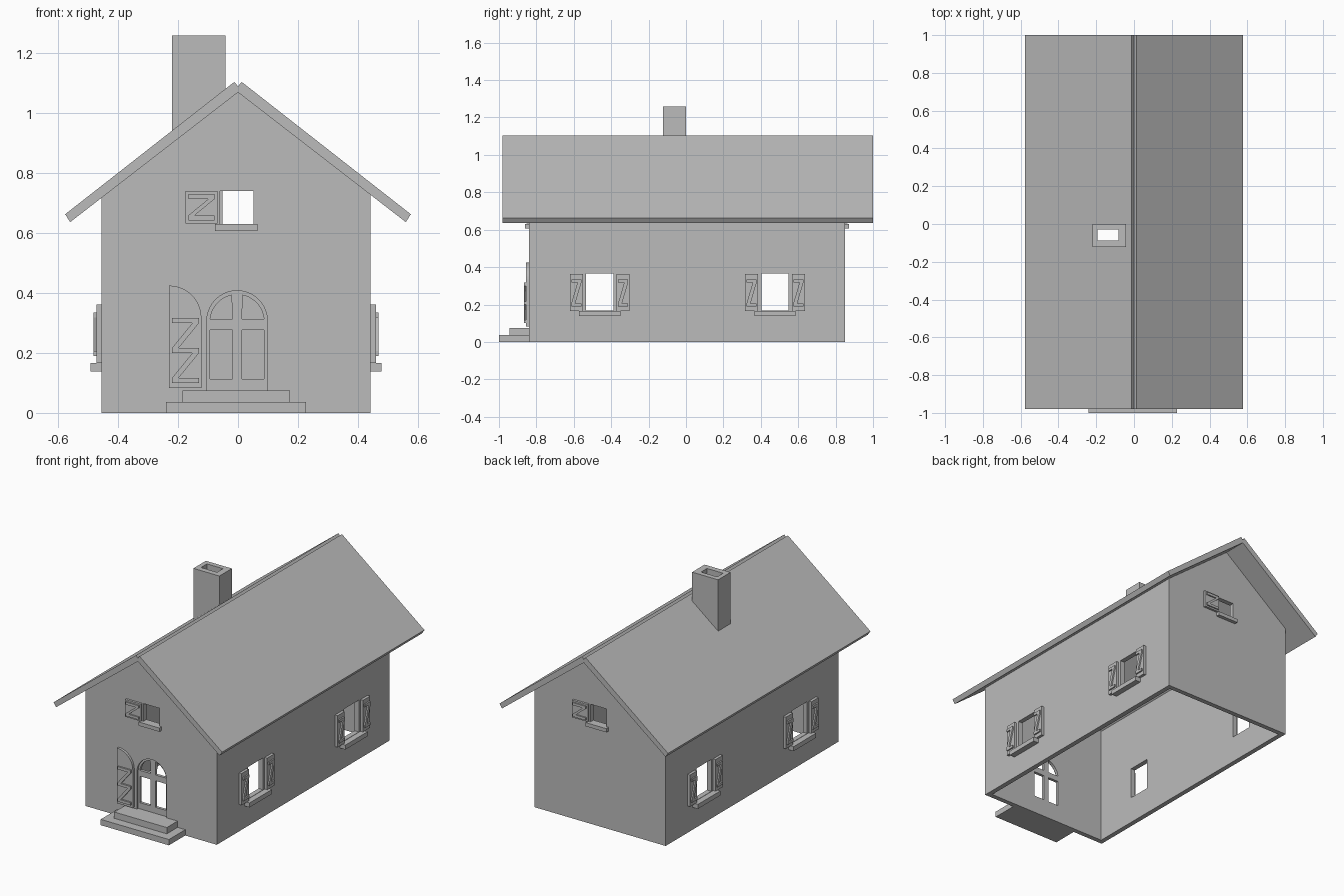
import bpy, bmesh, math
from mathutils import Matrix, Vector

cube = bpy.data.objects.get("Cube")
if cube:
    bpy.data.objects.remove(cube, do_unlink=True)

grey = bpy.data.materials.new("plain grey")
grey.use_nodes = True
grey.diffuse_color = (0.5, 0.5, 0.5, 1)
bsdf = next(n for n in grey.node_tree.nodes if n.type == 'BSDF_PRINCIPLED')
bsdf.inputs["Base Color"].default_value = (0.5, 0.5, 0.5, 1)
bsdf.inputs["Roughness"].default_value = 0.8


def wall_frame(origin, degrees):
    """Frame whose x runs along a wall, z up, and -y points outward."""
    return Matrix.Translation(origin) @ Matrix.Rotation(math.radians(degrees), 4, 'Z')


WORLD = Matrix.Identity(4)
X_LEFT, X_RIGHT, Y_FRONT, Y_BACK, THICK = -0.456, 0.443, -0.84, 0.85, 0.03
FRONT = wall_frame((0, Y_FRONT, 0), 0)
BACK = wall_frame((0, Y_BACK, 0), 180)
RIGHT = wall_frame((X_RIGHT, 0, 0), 90)
LEFT = wall_frame((X_LEFT, 0, 0), -90)


def prism(name, profile, near, far, frame=WORLD):
    """Extrude an upright (x, z) profile from depth near to depth far."""
    bm = bmesh.new()
    face = bm.faces.new([bm.verts.new((x, near, z)) for x, z in profile])
    new = bmesh.ops.extrude_face_region(bm, geom=[face])["geom"]
    bmesh.ops.translate(bm, vec=Vector((0, far - near, 0)),
                        verts=[v for v in new if isinstance(v, bmesh.types.BMVert)])
    bmesh.ops.transform(bm, matrix=frame, verts=bm.verts)
    bmesh.ops.recalc_face_normals(bm, faces=bm.faces)
    mesh = bpy.data.meshes.new(name)
    bm.to_mesh(mesh)
    bm.free()
    mesh.materials.append(grey)
    obj = bpy.data.objects.new(name, mesh)
    bpy.context.collection.objects.link(obj)
    return obj


def rect(x0, x1, z0, z1):
    return [(x0, z0), (x1, z0), (x1, z1), (x0, z1)]


def arc(cx, cz, r, start, end, steps=10):
    angles = [math.radians(start + (end - start) * i / steps) for i in range(steps + 1)]
    return [(cx + r * math.cos(a), cz + r * math.sin(a)) for a in angles]


def cut(target, cutter, keep=False):
    cutter.hide_render = True
    mod = target.modifiers.new("cut", 'BOOLEAN')
    mod.operation = 'DIFFERENCE'
    mod.solver = 'EXACT'
    mod.object = cutter
    bpy.context.view_layer.objects.active = target
    bpy.ops.object.modifier_apply(modifier=mod.name)
    if not keep:
        bpy.data.objects.remove(cutter, do_unlink=True)


def brace(name, x0, x1, z0, z1, near, far, frame, t=0.016):
    """Shutter brace: two rails joined by a diagonal."""
    k = t * 1.3
    prism(name, [(x0, z1), (x1, z1), (x1, z1 - t), (x0 + k, z0 + t), (x1, z0 + t),
                 (x1, z0), (x0, z0), (x0, z0 + t), (x1 - k, z1 - t), (x0, z1 - t)],
          near, far, frame)


# Hollow walls, open below
slope = 0.773
ridge = 1.07
walls = prism("walls", [(X_LEFT, 0), (X_RIGHT, 0), (X_RIGHT, ridge - slope * X_RIGHT),
                        (0, ridge), (X_LEFT, ridge + slope * X_LEFT)], Y_FRONT, Y_BACK)
cut(walls, prism("room", rect(X_LEFT + THICK, X_RIGHT - THICK, -0.1, 1.3),
                 Y_FRONT + THICK, Y_BACK - THICK))

# Roof with a groove along the ridge
half = [(0.56, 0.637), (0.577, 0.663), (0.012, 1.105)]
roof = prism("roof", [(0, ridge)] + half + [(0, 1.09)]
             + [(-x, z) for x, z in reversed(half)], -0.98, 1.0)

# Chimney with an open flue through the roof
chimney = prism("chimney", [(-0.22, ridge - slope * 0.22), (-0.042, ridge - slope * 0.042),
                            (-0.042, 1.26), (-0.22, 1.26)], -0.122, 0.0)
flue = prism("flue", rect(-0.192, -0.082, 0.6, 1.5), -0.088, -0.03)
cut(chimney, flue, keep=True)
cut(roof, flue)

# Side windows: opening, pair of braced shutters, sill
for side, frame, sign in (("right", RIGHT, 1), ("left", LEFT, -1)):
    for place, y in (("front", -0.461), ("back", 0.476)):
        c = y * sign
        label = f"{side}_{place}"
        cut(walls, prism("opening", rect(c - 0.073, c + 0.073, 0.168, 0.365), -0.1, 0.1, frame))
        prism(label + "_sill", rect(c - 0.11, c + 0.11, 0.138, 0.166), -0.036, 0, frame)
        for n, a in (("a", c - 0.16), ("b", c + 0.09)):
            prism(f"{label}_shutter_{n}", rect(a, a + 0.07, 0.166, 0.362), -0.017, 0, frame)
            brace(f"{label}_brace_{n}", a + 0.008, a + 0.062, 0.19, 0.335,
                  -0.026, -0.017, frame)

# Gable windows: opening, one braced shutter, sill
for label, frame in (("front_gable", FRONT), ("back_gable", BACK)):
    cut(walls, prism("opening", rect(-0.06, 0.052, 0.63, 0.74), -0.1, 0.1, frame))
    prism(label + "_sill", rect(-0.077, 0.065, 0.607, 0.63), -0.022, 0, frame)
    prism(label + "_shutter", rect(-0.176, -0.068, 0.633, 0.74), -0.014, 0, frame)
    brace(label + "_brace", -0.166, -0.078, 0.643, 0.73, -0.022, -0.014, frame)

# Arched doorway with a thin frame
mid, spring, base = -0.003, 0.307, 0.075


def arch(r, z0):
    return [(mid - r, z0), (mid + r, z0)] + arc(mid, spring, r, 0, 180, 20)


cut(walls, prism("opening", arch(0.11, base), -0.1, 0.1, FRONT))
door_frame = prism("door_frame", arch(0.11, base), 0.0, THICK, FRONT)
cut(door_frame, prism("opening", arch(0.101, base - 0.05), -0.1, 0.1, FRONT))

# Door with four open panes
door = prism("door", arch(0.101, base), 0.012, THICK, FRONT)
top_pane = [(0.016, 0.313), (0.09, 0.313)] + arc(0, 0.305, 0.09, 15, 78)
for s in (-1, 1):
    for pane in (rect(0.016, 0.09, 0.113, 0.277), top_pane):
        cut(door, prism("pane", [(mid + s * x, z) for x, z in pane], -0.1, 0.1, FRONT))

# Open door shutter with stacked braces
prism("door_shutter", [(-0.23, 0.083), (-0.122, 0.083)]
      + arc(-0.23, 0.317, 0.108, 0, 90), -0.015, 0, FRONT)
for n, z in (("lower", 0.1), ("upper", 0.2)):
    brace(f"door_brace_{n}", -0.22, -0.13, z, z + 0.117, -0.025, -0.015, FRONT, 0.017)

# Entrance steps
prism("lower_step", rect(-0.24, 0.227, 0, 0.036), -1.0, Y_FRONT)
prism("upper_step", rect(-0.186, 0.174, 0.036, 0.075), -0.945, Y_FRONT)
